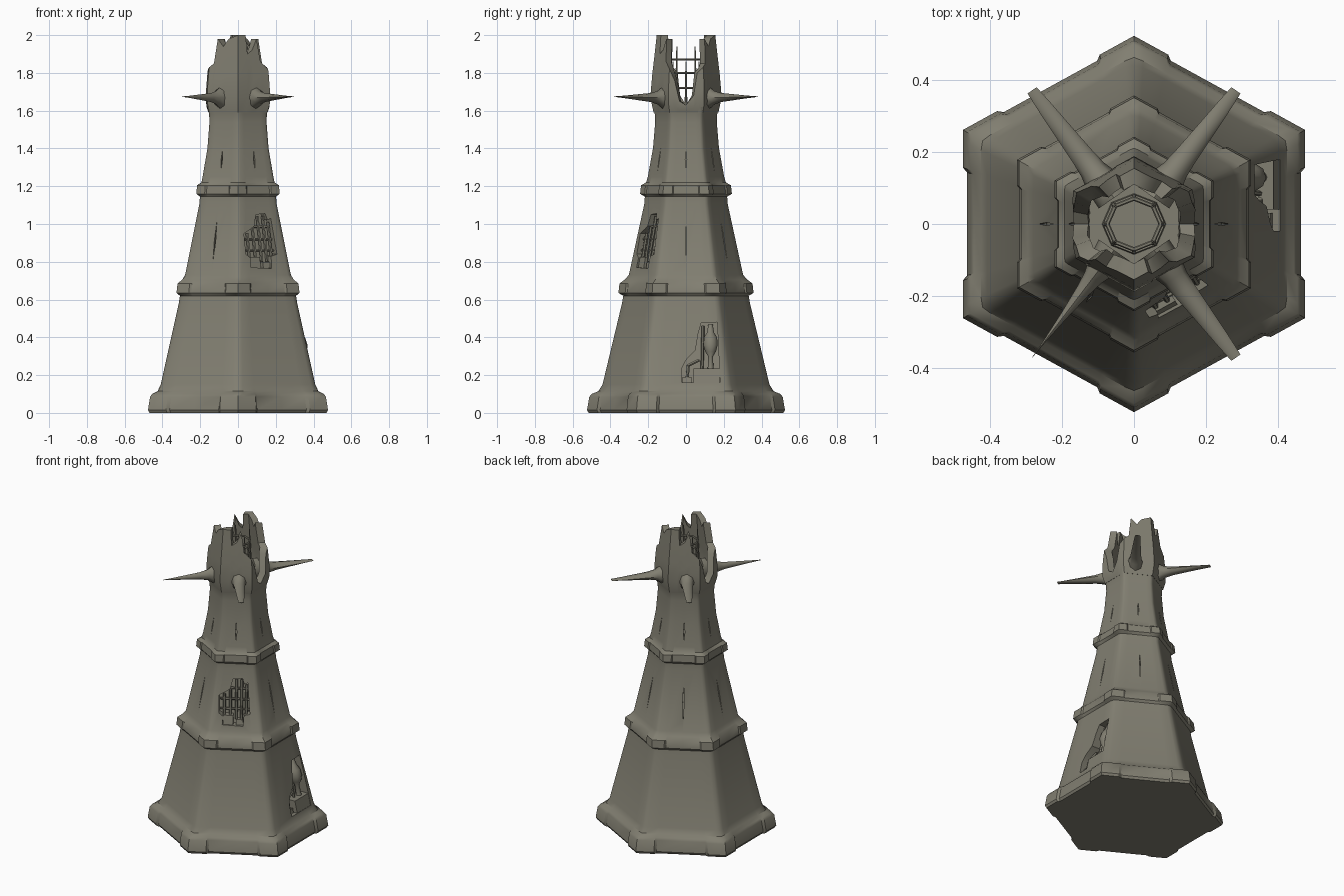
import bpy, bmesh, math
from mathutils import Vector

cube = bpy.data.objects.get("Cube")
if cube:
    bpy.data.objects.remove(cube)

stone = bpy.data.materials.new("weathered stone")
stone.use_nodes = True
stone.diffuse_color = (0.22, 0.21, 0.165, 1)
stone.node_tree.nodes["Principled BSDF"].inputs["Base Color"].default_value = stone.diffuse_color

STRETCH = 1.05  # the hexagon is slightly wide in x


def loft(name, loops, ring=False):
    """Skin a series of closed loops, capped at both ends or joined as a ring."""
    bm = bmesh.new()
    rows = [[bm.verts.new((p[0] * STRETCH, p[1], p[2])) for p in lp] for lp in loops]
    pairs = list(zip(rows, rows[1:])) + ([(rows[-1], rows[0])] if ring else [])
    for a, b in pairs:
        for i in range(len(a)):
            j = (i + 1) % len(a)
            bm.faces.new((a[i], a[j], b[j], b[i]))
    if not ring:
        bm.faces.new(rows[0][::-1])
        bm.faces.new(rows[-1])
    bmesh.ops.recalc_face_normals(bm, faces=bm.faces)
    mesh = bpy.data.meshes.new(name)
    bm.to_mesh(mesh)
    bm.free()
    mesh.materials.append(stone)
    ob = bpy.data.objects.new(name, mesh)
    bpy.context.collection.objects.link(ob)
    return ob


def smooth(ob, angle=35):
    bpy.ops.object.select_all(action='DESELECT')
    ob.select_set(True)
    bpy.context.view_layer.objects.active = ob
    bpy.ops.object.shade_smooth_by_angle(angle=math.radians(angle))


def interp(table, z):
    for a, b in zip(table, table[1:]):
        if z <= b[0]:
            return a[1] + (b[1] - a[1]) * (z - a[0]) / (b[0] - a[0])
    return table[-1][1]


def polar(deg, r, z):
    a = math.radians(deg)
    return Vector((r * math.cos(a), r * math.sin(a), z))


# Tower body: height, corner radius, panel recess, corner rounding
PROFILE = [
    (0, .515, .013, 0), (.015, .524, .013, 0), (.085, .512, .013, 0), (.10, .50, .01, 0),
    (.115, .468, 0, .5), (.15, .45, 0, 1), (.58, .345, 0, 1), (.62, .338, 0, 1),
    (.635, .358, .008, 0), (.685, .352, .008, 0), (.705, .325, 0, 0), (.73, .308, 0, 1),
    (1.11, .224, 0, 1), (1.145, .222, 0, 1), (1.16, .243, .007, 0), (1.205, .238, .007, 0),
    (1.22, .213, 0, .5), (1.25, .206, 0, 1), (1.4, .178, 0, 1), (1.54, .166, 0, 1),
    (1.58, .168, 0, 1), (1.62, .178, 0, 1)]
SPOTS = [0, .06, .2, .22, .5, .78, .8, .94]


def hex_loop(z, r, recess, rounding):
    pts = []
    for k in range(6):
        a, b = polar(30 + 60 * k, r, z), polar(90 + 60 * k, r, z)
        for t in SPOTS:
            s = 1
            if t == 0:
                s = 1 - .018 * rounding
            elif .21 < t < .79:
                s = 1 - recess / r
            p = a.lerp(b, t)
            pts.append((p.x * s, p.y * s, z))
    return pts


body = loft("tower_body", [hex_loop(*row) for row in PROFILE])


def on_wall(face, u, z, depth):
    """Point on a tower wall: u along the wall, depth inward from its surface."""
    n, t = polar(face, 1, 0), polar(face + 90, 1, 0)
    d = interp(PROFILE, z) * math.cos(math.pi / 6) - depth
    return n * d + t * u + Vector((0, 0, z))


def cut(cutter):
    cutter.hide_render = True
    mod = body.modifiers.new("cut", 'BOOLEAN')
    mod.operation = 'DIFFERENCE'
    mod.solver = 'EXACT'
    mod.object = cutter
    bpy.context.view_layer.objects.active = body
    bpy.ops.object.modifier_apply(modifier=mod.name)
    bpy.data.objects.remove(cutter)


def pocket(face, outline, depth):
    cut(loft("cutter", [[on_wall(face, u, z, d) for u, z in outline] for d in (depth, -.05)]))


# Broken openings in two walls
UPPER = [(-.095, .84), (-.07, .82), (-.075, .77), (.045, .765), (.05, .83), (.085, .84),
         (.07, 1.03), (.05, 1.02), (.04, 1.055), (-.015, 1.05), (-.03, .99), (-.05, .975), (-.095, .95)]
LOWER = [(-.02, .16), (.18, .16), (.165, .48), (.08, .475), (.065, .42), (.05, .33), (0, .28), (-.02, .24)]
pocket(-60, UPPER, .045)
pocket(0, LOWER, .06)

# Narrow cracks in every wall
for k in range(6):
    for low, high in ((.8, 1.02), (1.28, 1.4)):
        if k == 5 and low < 1:
            continue
        mid = (low + high) / 2
        pocket(60 * k, [(0, low), (.004, mid), (0, high), (-.004, mid)], .012)

# Open shaft under the crown
cut(loft("cutter", [[polar(45 * i, .066, z) for i in range(8)] for z in (1.45, 1.8)]))
smooth(body)


def bar(name, p, q, r, tip=None, sides=6):
    p, q = Vector(p), Vector(q)
    rot = (q - p).to_track_quat('Z', 'Y')
    loops = []
    for c, rad in ((p, r), (q, r if tip is None else tip)):
        loops.append([c + rot @ polar(360 / sides * i, rad, 0) for i in range(sides)])
    return loft(name, loops)


def block(name, face, u0, u1, z0, z1, out, inn):
    box = [(u0, out), (u1, out), (u1, inn), (u0, inn)]
    return loft(name, [[on_wall(face, u, z, d) for u, d in box] for z in (z0, z1)])


# Lattice and ledge in the upper opening
for u, top in ((-.065, .95), (-.03, .985), (.005, 1.04), (.035, 1.04), (.063, 1.01)):
    bar("lattice_post", on_wall(-60, u, .80, .022), on_wall(-60, u, top, .022), .008)
for z, u0, u1 in ((.86, -.09, .08), (.92, -.09, .077), (.985, -.03, .07)):
    bar("lattice_rail", on_wall(-60, u0, z, .025), on_wall(-60, u1, z, .025), .007)
block("ledge_left", -60, -.07, -.012, .768, .825, .008, .046)
block("ledge_right", -60, .005, .045, .768, .80, .012, .046)

# Pedestal, urn and pipe in the lower opening
block("pedestal", 0, .04, .178, .16, .235, .002, .061)
block("step", 0, -.018, .03, .162, .19, .02, .061)
URN = [(.23, .016), (.30, .014), (.325, .03), (.36, .04), (.40, .036), (.425, .02), (.47, .012)]
loops = []
for z, r in URN:
    c = on_wall(0, .13, z, .035)
    loops.append([c + polar(36 * i, r, 0) for i in range(10)])
smooth(loft("urn", loops), 50)
bar("pipe_upright", on_wall(0, .005, .17, .03), on_wall(0, .012, .25, .03), .009)
bar("pipe_arm", on_wall(0, .01, .25, .03), on_wall(0, .07, .28, .03), .009)
bar("pipe_riser", on_wall(0, .085, .23, .04), on_wall(0, .09, .46, .04), .008)

# Ruined crown: the jagged rim repeats after half a turn
CROWN = [(1.58, .168), (1.62, .183), (1.67, .189), (1.8, .178), (1.88, .168), (2.0, .155)]
RIM = [(0, 1.63), (14, 1.68), (21, 1.8), (32, 1.83), (40, 1.85), (44, 1.98), (58, 1.94),
       (70, 1.98), (90, 2.0), (106, 2.0), (109, 1.9), (120, 1.92), (132, 1.98), (137, 1.86),
       (150, 1.82), (159, 1.76), (168, 1.65)]
loops = []
for turn in (0, 180):
    for angle, top in RIM:
        flat = math.cos(math.pi / 6) / math.cos(math.radians((angle + 30) % 60 - 30))
        zs = [1.59 + (top - 1.59) * f for f in (0, .2, .5, .8, 1)]
        outer = [polar(angle + turn, interp(CROWN, z) * flat, z) for z in zs]
        inner = [polar(angle + turn, (interp(CROWN, z) - .045) * flat, z) for z in reversed(zs)]
        loops.append(outer + inner)
smooth(loft("broken_crown", loops, ring=True), 40)

# Inner cage standing in the crown
for i in range(8):
    bar("cage_post", polar(45 * i, .075, 1.6), polar(45 * i, .068, 1.86 + .08 * (i % 2)), .008, .003)
for z in (1.72, 1.8, 1.87):
    for i in range(8):
        bar("cage_ring", polar(45 * i, .071, z), polar(45 * i + 45, .071, z), .006)
loft("shaft_collar", [[polar(45 * i, r, z) for i in range(8)]
                      for r, z in ((.086, 1.61), (.082, 1.645), (.07, 1.645), (.066, 1.61))], ring=True)

# Four spikes: distance out, half width, half height
SPIKE = [(.09, .05, .075), (.15, .046, .06), (.185, .036, .036), (.23, .031, .024),
         (.32, .025, .015), (.40, .02, .007), (.46, .015, .002)]
for name, angle in (("back_left", 54), ("back_right", 126), ("front_right", 234), ("front_left", 306)):
    loops = []
    n, t = polar(angle, 1, 0), polar(angle + 90, 1, 0)
    for d, w, h in SPIKE:
        if name == "front_right":
            w *= (.47 - d) / .38
        c = n * d + Vector((0, 0, 1.665 + .02 * d))
        ring = [math.radians(45 * i) for i in range(8)]
        loops.append([c + t * w * math.cos(a) + Vector((0, 0, h * math.sin(a))) for a in ring])
    smooth(loft(name + "_spike", loops), 50)
